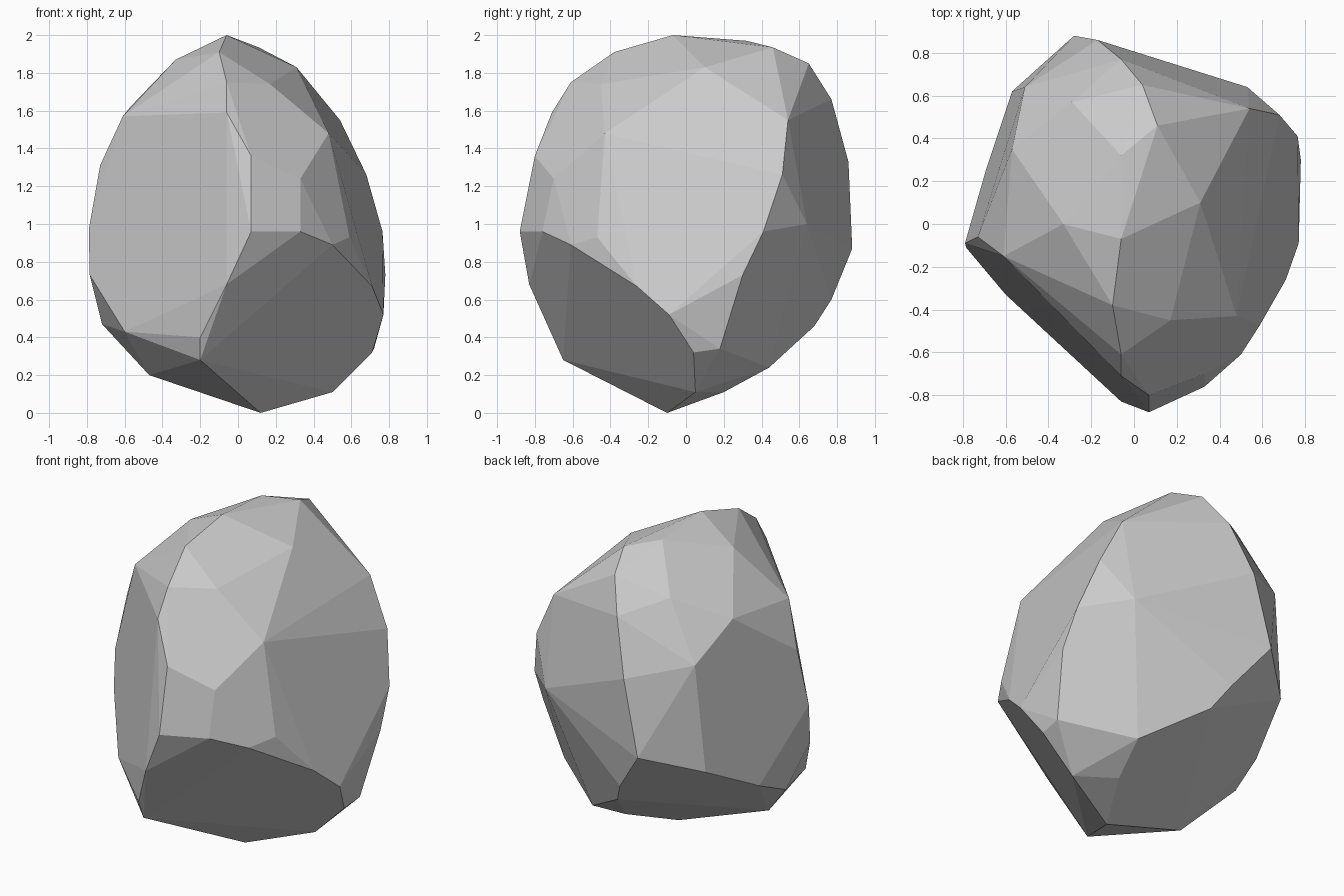
import bpy, bmesh, math

# Corner points of the faceted stone, grouped from the base up
base = [
    (.12, -.10, 0), (.50, .05, .11), (.71, .04, .32), (.72, .18, .34), (.34, .44, .24),
    (.28, .20, .11), (.00, .68, .46), (-.08, .77, .60), (-.47, -.15, .20), (-.72, .04, .47),
    (-.60, -.33, .43), (-.20, -.65, .28), (-.20, -.70, .40), (-.69, .26, .57),
]
waist = [
    (-.06, -.83, .68), (.07, -.88, .96), (.33, -.76, .96), (.50, -.61, .89), (.59, -.47, .93),
    (.71, -.26, .67), (.77, -.09, .52), (.78, .30, .73), (.765, .41, .96), (.53, .64, 1.0),
    (-.28, .88, .87), (-.57, .62, .76), (-.79, -.09, .97), (-.785, -.11, .73),
]
crown = [
    (.07, -.80, 1.36), (-.06, -.71, 1.59), (.33, -.70, 1.24), (.48, -.43, 1.48), (.68, .51, 1.26),
    (.54, .54, 1.55), (-.17, .86, 1.33), (-.06, .77, 1.66), (-.51, .64, 1.42),
    (-.73, -.06, 1.31), (-.61, -.15, 1.57), (-.57, .35, 1.62), (-.06, -.61, 1.75),
    (.17, -.45, 1.74), (.04, .65, 1.85), (.31, .10, 1.83), (-.33, .00, 1.87),
    (-.10, -.38, 1.91), (-.06, -.07, 2.0), (-.06, .32, 1.97), (.11, .46, 1.935), (-.29, .57, 1.76),
]

# Wrap a convex skin around the corners and merge nearly flat triangles into broad facets
bm = bmesh.new()
for p in base + waist + crown:
    bm.verts.new(p)
bmesh.ops.convex_hull(bm, input=bm.verts[:])
loose = [v for v in bm.verts if not v.link_faces]
bmesh.ops.delete(bm, geom=loose, context='VERTS')
bmesh.ops.dissolve_limit(bm, angle_limit=math.radians(6), verts=bm.verts[:], edges=bm.edges[:])
bmesh.ops.recalc_face_normals(bm, faces=bm.faces[:])

mesh = bpy.data.meshes.new("boulder")
bm.to_mesh(mesh)
bm.free()
boulder = bpy.data.objects.new("boulder", mesh)
bpy.context.collection.objects.link(boulder)
